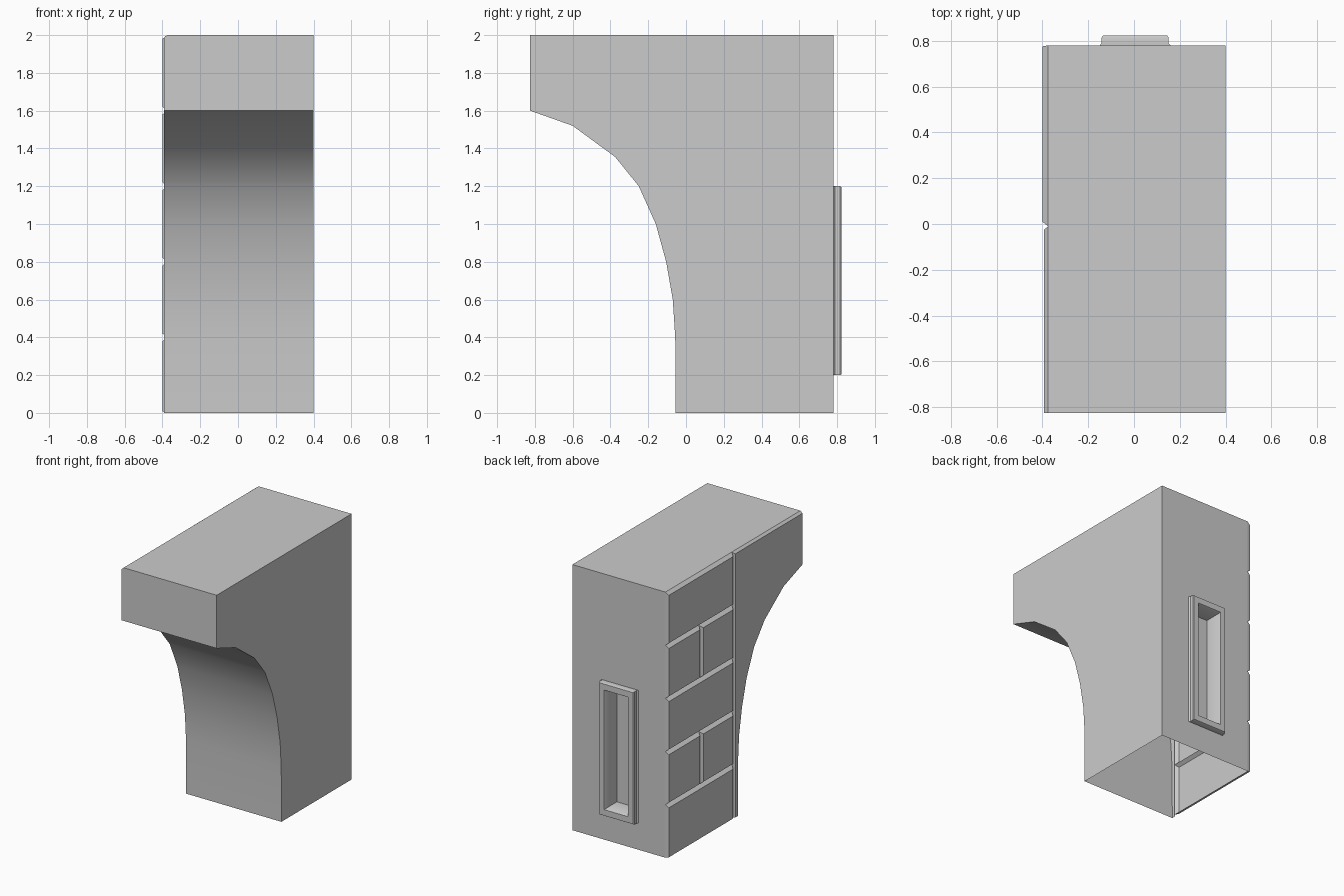
import bpy, bmesh

if "Cube" in bpy.data.objects:
    bpy.data.objects.remove(bpy.data.objects["Cube"])

BACK, BASE_X, FACE_X, PANEL_X = 0.78, -0.375, -0.40, -0.393
JOINT_Y = -0.01

# Side outline of the corbel front, from top to ground (y, z)
front = [(-0.825, 2.0), (-0.825, 1.6), (-0.60, 1.52), (-0.375, 1.355),
         (-0.25, 1.2), (-0.16, 1.0), (-0.105, 0.8), (-0.07, 0.6),
         (-0.057, 0.4), (-0.055, 0.0)]


def loop(bm, pts):
    return [bm.verts.new(p) for p in pts]


def bridge(bm, a, b, closed=True):
    n = len(a)
    for i in range(n if closed else n - 1):
        j = (i + 1) % n
        bm.faces.new((a[i], a[j], b[j], b[i]))


def rect(cx, hx, cz, hz, y):
    return [(cx - hx, y, cz - hz), (cx + hx, y, cz - hz),
            (cx + hx, y, cz + hz), (cx - hx, y, cz + hz)]


def finish(bm, name):
    bmesh.ops.remove_doubles(bm, verts=bm.verts, dist=1e-5)
    bmesh.ops.recalc_face_normals(bm, faces=bm.faces)
    me = bpy.data.meshes.new(name)
    bm.to_mesh(me)
    bm.free()
    ob = bpy.data.objects.new(name, me)
    bpy.context.collection.objects.link(ob)
    bpy.ops.object.select_all(action='DESELECT')
    ob.select_set(True)
    bpy.context.view_layer.objects.active = ob
    bpy.ops.object.shade_smooth_by_angle(angle=0.56)
    return ob


# Main shell: top, curved front and plain right wall, open underneath
bm = bmesh.new()
outline = [(BACK, 2.0)] + front
right = loop(bm, [(0.4, y, z) for y, z in outline])
left = loop(bm, [(BASE_X, y, z) for y, z in outline])
bridge(bm, right, left, closed=False)
corner = bm.verts.new((0.4, BACK, 0))
bm.faces.new(right + [corner])

# Back wall with raised window frame and recessed niche
cx, cz = 0.005, 0.7
w = (0.4 - BASE_X) / 2
loops = [rect(0.4 - w, w, 1.0, 1.0, BACK)]
for hx, hz, y in [(0.155, 0.5, 0.78), (0.146, 0.5, 0.79), (0.146, 0.5, 0.815),
                  (0.14, 0.495, 0.823), (0.10, 0.45, 0.823),
                  (0.094, 0.444, 0.813), (0.094, 0.444, 0.68)]:
    loops.append(rect(cx, hx, cz, hz, y))
rings = [loop(bm, r) for r in loops]
for a, b in zip(rings, rings[1:]):
    bridge(bm, a, b)
bm.faces.new(rings[-1])
finish(bm, "corbel_shell")

# Flat left panel on the overhanging front part
bm = bmesh.new()
inner = front + [(JOINT_Y, 0.0), (JOINT_Y, 2.0)]
outer = [(-0.825, 1.985)] + front[1:] + [(JOINT_Y - 0.015, 0.0), (JOINT_Y - 0.015, 1.985)]
a = loop(bm, [(BASE_X, y, z) for y, z in inner])
b = loop(bm, [(PANEL_X, y, z) for y, z in outer])
n = len(inner)
for i in range(n):
    if i != len(front) - 1:          # stay open underneath
        j = (i + 1) % n
        bm.faces.new((a[i], a[j], b[j], b[i]))
bm.faces.new(b)
finish(bm, "front_side_panel")

# Chamfered stone courses on the left wall, every other course split in two
bm = bmesh.new()
mid = (JOINT_Y + BACK) / 2
c = 0.02
for row in range(5):
    z0, z1 = row * 0.4, row * 0.4 + 0.4
    spans = [(JOINT_Y, mid), (mid, BACK)] if row % 2 else [(JOINT_Y, BACK)]
    for y0, y1 in spans:
        cb = 0.004 if y1 == BACK else c
        cz0 = 0.008 if row == 0 else c
        base = loop(bm, [(BASE_X, y0, z0), (BASE_X, y1, z0),
                         (BASE_X, y1, z1), (BASE_X, y0, z1)])
        face = loop(bm, [(FACE_X, y0 + c, z0 + cz0), (FACE_X, y1 - cb, z0 + cz0),
                         (FACE_X, y1 - cb, z1 - c), (FACE_X, y0 + c, z1 - c)])
        bridge(bm, base, face)
        bm.faces.new(face)
finish(bm, "stone_blocks")
